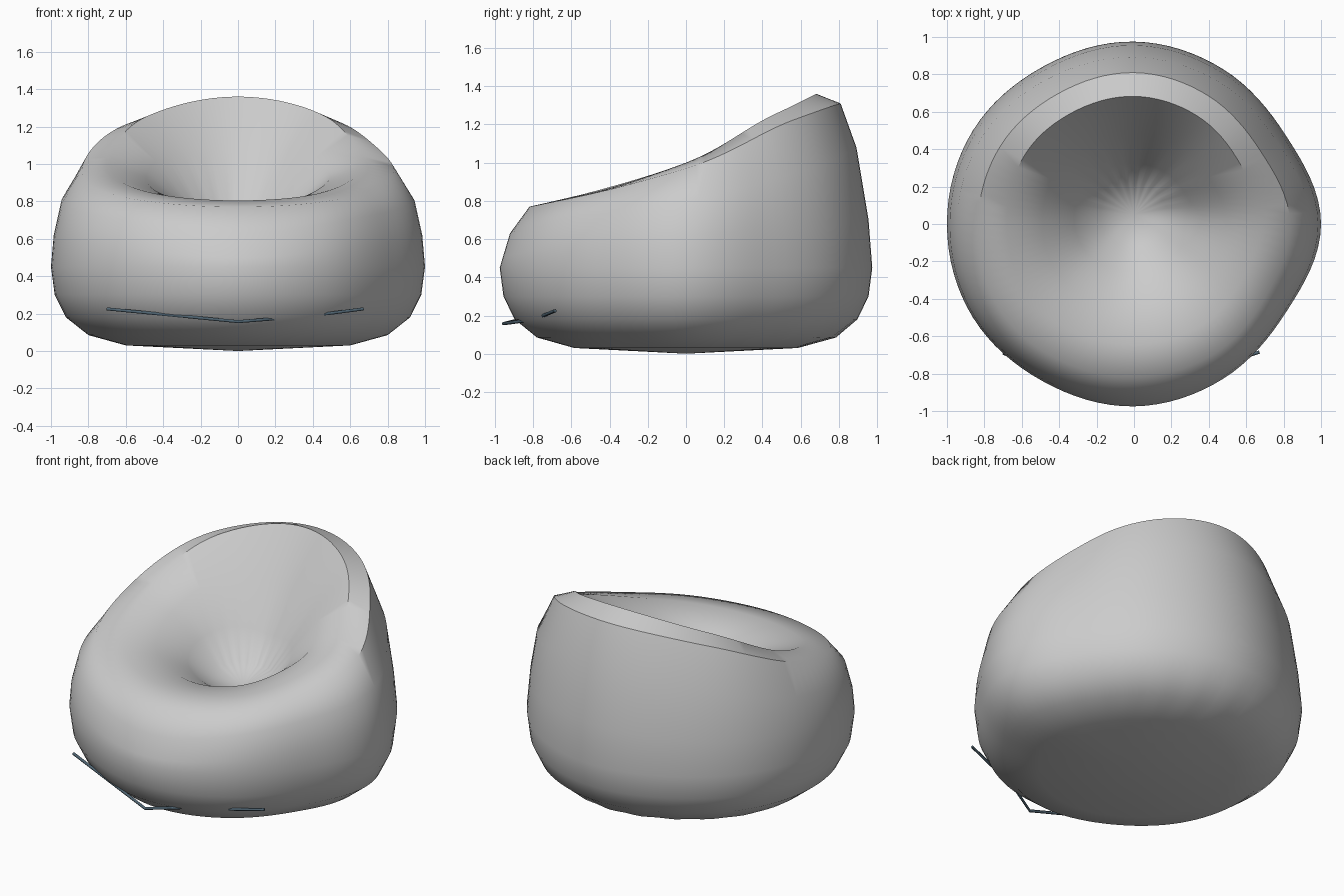
import bpy, bmesh
from math import sin, cos, pi, radians

if "Cube" in bpy.data.objects:
    bpy.data.objects.remove(bpy.data.objects["Cube"])

SEG = 96

# shared underside profile: (radius fraction, height)
LOW = [(.6, .03), (.8, .085), (.92, .18), (.98, .3), (1, .45)]
# upper profiles from front round to back in 45 degree steps
UP = [
    [(.985, .50), (.945, .63), (.84, .77), (.66, .805), (.46, .77), (.30, .68), (.17, .59)],
    [(.99, .56), (.95, .71), (.86, .82), (.69, .85), (.50, .82), (.32, .72), (.18, .605)],
    [(.985, .62), (.945, .80), (.835, .97), (.68, 1.0), (.49, .93), (.32, .78), (.18, .625)],
    [(.98, .66), (.935, .96), (.83, 1.22), (.70, 1.255), (.49, 1.06), (.31, .82), (.18, .65)],
    [(.98, .70), (.915, 1.08), (.83, 1.31), (.70, 1.36), (.47, 1.06), (.29, .80), (.17, .635)],
]
SHIFT = [0, 0, 0, 0, .02, .04, .05]     # hollow sits slightly behind centre
# plan radius from +x (0 deg) to -x (180 deg) in 30 degree steps
PLAN = [1.0, .94, .955, .975, .972, .996, 1.0]


def spline(vals, t):
    """Smooth interpolation of a list, mirrored at both ends."""
    n = len(vals) - 1
    i = min(int(t), n - 1)
    f = t - i
    a, b, c, d = vals[abs(i - 1)], vals[i], vals[i + 1], vals[i + 2 if i + 2 <= n else n - 1]
    return b + .5 * f * (c - a + f * (2 * a - 5 * b + 4 * c - d + f * (3 * (b - c) + d - a)))


# beanbag body, lofted ring by ring
bm = bmesh.new()
rings = [[] for _ in range(len(LOW) + len(UP[0]))]
for s in range(SEG):
    a = 2 * pi * s / SEG
    dx, dy = cos(a), sin(a)
    side = a if a <= pi else 2 * pi - a
    plan = spline(PLAN, side / (pi / 6))
    off = abs((a + pi / 2 + pi) % (2 * pi) - pi)      # angle away from the front
    t = off / (pi / 4)
    pleat = cos(24 * a) * max(0, dy)
    for k, (f, z) in enumerate(LOW):
        r = plan * f * (1 + (.007 * pleat if k == 1 else 0))
        rings[k].append(bm.verts.new((dx * r, dy * r, z)))
    for k in range(len(UP[0])):
        r = plan * spline([p[k][0] for p in UP], t)
        z = spline([p[k][1] for p in UP], t)
        if k == 6:
            z += .004 * pleat
        rings[len(LOW) + k].append(bm.verts.new((dx * r, dy * r + SHIFT[k], z)))
for lo, hi in zip(rings, rings[1:]):
    for i in range(SEG):
        j = (i + 1) % SEG
        bm.faces.new((lo[i], lo[j], hi[j], hi[i]))
base = bm.verts.new((0, 0, 0))
dip = bm.verts.new((0, .05, .565))
for i in range(SEG):
    j = (i + 1) % SEG
    bm.faces.new((base, rings[0][j], rings[0][i]))
    bm.faces.new((dip, rings[-1][i], rings[-1][j]))
mesh = bpy.data.meshes.new("beanbag_body")
bm.to_mesh(mesh)
bm.free()
body = bpy.data.objects.new("beanbag_body", mesh)
bpy.context.collection.objects.link(body)
bpy.context.view_layer.objects.active = body
body.select_set(True)
bpy.ops.object.shade_smooth_by_angle(angle=radians(48))

# thin cord along the lower front, partly sunk into the fabric
cu = bpy.data.curves.new("front_cord", 'CURVE')
cu.dimensions = '3D'
cu.bevel_depth = .009
cu.bevel_resolution = 1
cu.use_fill_caps = True
sp = cu.splines.new('POLY')
pts = [(-.70, -.69, .225), (0, -.955, .157), (.17, -.86, .17), (.32, -.77, .185),
       (.48, -.745, .20), (.67, -.685, .225)]
sp.points.add(len(pts) - 1)
for p, co in zip(sp.points, pts):
    p.co = (*co, 1)
cord = bpy.data.objects.new("front_cord", cu)
bpy.context.collection.objects.link(cord)
mat = bpy.data.materials.new("slate_blue")
mat.diffuse_color = (.08, .13, .17, 1)
mat.use_nodes = True
mat.node_tree.nodes["Principled BSDF"].inputs["Base Color"].default_value = mat.diffuse_color
cu.materials.append(mat)
